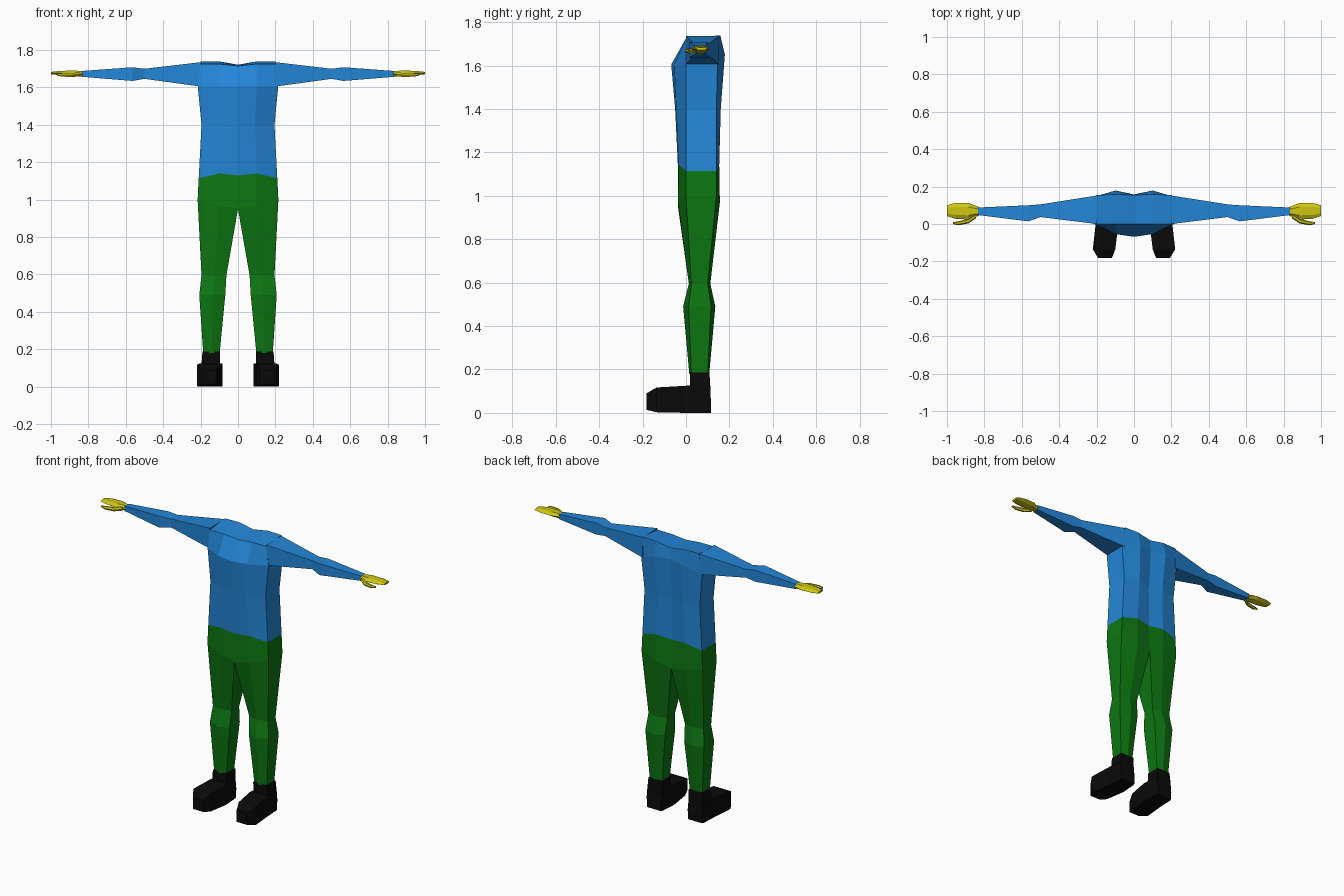
import bpy, bmesh
from mathutils import Matrix

if "Cube" in bpy.data.objects:
    bpy.data.objects.remove(bpy.data.objects["Cube"])


def material(name, rgb):
    m = bpy.data.materials.new(name)
    m.diffuse_color = (*rgb, 1)
    m.use_nodes = True
    m.node_tree.nodes["Principled BSDF"].inputs["Base Color"].default_value = m.diffuse_color
    return m


BLUE = material("shirt blue", (0.017, 0.24, 0.69))
GREEN = material("trouser green", (0.004, 0.185, 0.006))
YELLOW = material("glove yellow", (0.62, 0.56, 0.006))
BLACK = material("boot black", (0.003, 0.003, 0.003))


def loft(name, mat, rings, start=True, end=True):
    """Skin rings of equal even length, cap the ends, mirror across x = 0."""
    bm = bmesh.new()
    loops = [[bm.verts.new(p) for p in r] for r in rings]
    n = len(rings[0])
    for a, b in zip(loops, loops[1:]):
        for i in range(n):
            quad = (a[i], a[(i + 1) % n], b[(i + 1) % n], b[i])
            if any(v.co.x > 1e-4 for v in quad):      # nothing on the mirror plane
                bm.faces.new(quad)
    for use, r in ((start, loops[0]), (end, loops[-1])):
        if use:
            for i in range(n // 2 - 1):
                bm.faces.new((r[i], r[i + 1], r[n - 2 - i], r[n - 1 - i]))
    bmesh.ops.mirror(bm, geom=bm.verts[:] + bm.edges[:] + bm.faces[:],
                     matrix=Matrix.Identity(4), merge_dist=1e-4, axis='X')
    bmesh.ops.remove_doubles(bm, verts=bm.verts[:], dist=1e-5)
    bmesh.ops.recalc_face_normals(bm, faces=bm.faces[:])
    me = bpy.data.meshes.new(name)
    bm.to_mesh(me)
    bm.free()
    me.materials.append(mat)
    ob = bpy.data.objects.new(name, me)
    bpy.context.collection.objects.link(ob)
    return ob


def body(xs, front, back, zf, zb=None):
    """Half-body ring: inner, middle and outer points, front then back."""
    zb = zb or zf
    f = list(zip(xs, front, zf))
    b = list(zip(xs, back, zb))
    return f + b[::-1]


def box_x(x, y0, y1, z0, z1):
    return [(x, y0, z0), (x, y0, z1), (x, y1, z1), (x, y1, z0)]


def box_y(y, x0, x1, z0, z1):
    return [(x0, y, z0), (x0, y, z1), (x1, y, z1), (x1, y, z0)]


def box_z(z, x0, x1, y0, y1):
    return [(x0, y0, z), (x0, y1, z), (x1, y1, z), (x1, y0, z)]


def flat_hex(x, y0, y1, zm, h):
    a, b = y0 + (y1 - y0) * 0.25, y0 + (y1 - y0) * 0.75
    return [(x, y0, zm), (x, a, zm + h), (x, b, zm + h),
            (x, y1, zm), (x, b, zm - h), (x, a, zm - h)]


# Waist ring shared by shirt and trousers
waist = body((0, .1, .21), (-.037, -.033, 0), (.14, .153, .14), (1.13, 1.14, 1.115))

# Shirt torso
loft("shirt_torso", BLUE, [
    waist,
    body((0, .09, .195), (-.05, -.045, 0), (.143, .16, .14), (1.4,) * 3),
    body((0, .1, .215), (-.068, -.054, 0), (.158, .179, .145), (1.605,) * 3, (1.65, 1.65, 1.605)),
    body((0, .1, .2), (0, 0, 0), (.155, .158, .155), (1.715, 1.725, 1.725), (1.722, 1.739, 1.739)),
], start=False)

# Sleeves
loft("sleeves", BLUE, [
    box_x(.2, 0, .152, 1.605, 1.735),
    box_x(.5, .037, .105, 1.646, 1.7),
    box_x(.565, .014, .1, 1.635, 1.708),
    box_x(.835, .048, .088, 1.657, 1.688),
])

# Trousers
loft("trousers", GREEN, [
    waist,
    body((0, .1, .216), (-.037, -.037, 0), (.15, .156, .14), (.95, .97, 1)),
    body((.062, .125, .195), (.025, .013, .025), (.1, .112, .1), (.595,) * 3),
    body((.068, .135, .207), (.012, -.013, .012), (.115, .135, .115), (.49,) * 3),
    body((.098, .14, .186), (.025, .015, .025), (.1, .107, .1), (.18,) * 3),
], start=False)

# Boots: shaft and foot
loft("boot_shafts", BLACK, [
    box_z(.05, .09, .2, .015, .113),
    box_z(.12, .096, .195, .018, .112),
    box_z(.187, .095, .19, .018, .108),
])
loft("boot_feet", BLACK, [
    box_y(.116, .095, .195, 0, .06),
    box_y(.1, .09, .2, 0, .125),
    box_y(0, .083, .205, 0, .125),
    box_y(-.135, .1, .22, .003, .117),
    box_y(-.182, .118, .192, .014, .09),
])

# Hands and thumbs
loft("hands", YELLOW, [
    flat_hex(.828, .045, .09, 1.672, .015),
    flat_hex(.885, .024, .113, 1.677, .014),
    flat_hex(.955, .028, .113, 1.677, .011),
    flat_hex(1, .042, .1, 1.677, .006),
])
loft("thumbs", YELLOW, [
    flat_hex(.845, .03, .06, 1.67, .01),
    flat_hex(.885, .003, .028, 1.667, .011),
    flat_hex(.94, -.007, .014, 1.667, .009),
    flat_hex(.968, 0, .01, 1.668, .005),
])
